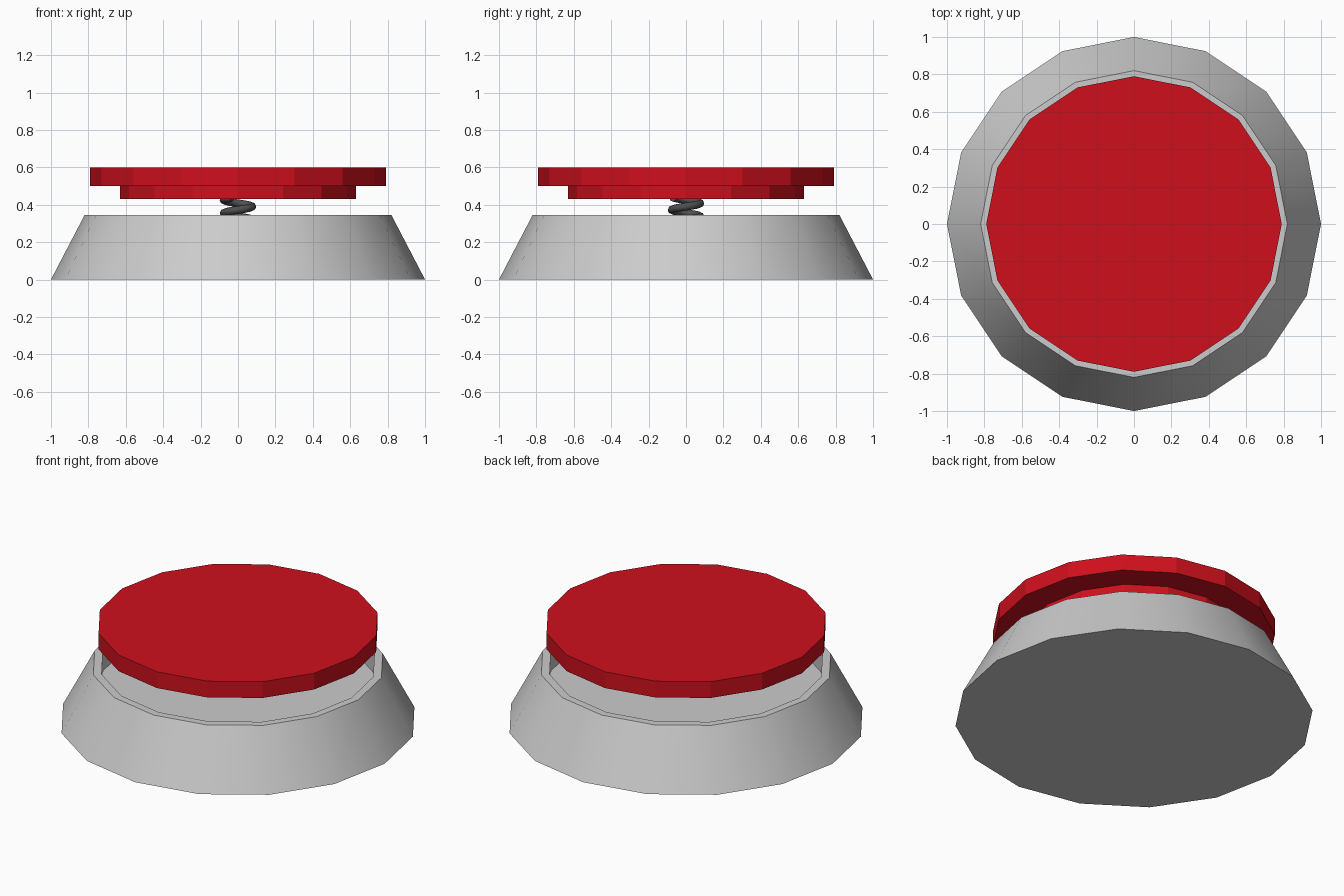
import bpy, bmesh, math

if "Cube" in bpy.data.objects:
    bpy.data.objects.remove(bpy.data.objects["Cube"])

SIDES = 16


def material(name, rgb):
    m = bpy.data.materials.new(name)
    m.diffuse_color = (*rgb, 1)
    m.use_nodes = True
    m.node_tree.nodes["Principled BSDF"].inputs["Base Color"].default_value = m.diffuse_color
    return m


def link(name, bm, mat=None):
    bmesh.ops.recalc_face_normals(bm, faces=bm.faces)
    me = bpy.data.meshes.new(name)
    bm.to_mesh(me)
    bm.free()
    ob = bpy.data.objects.new(name, me)
    bpy.context.collection.objects.link(ob)
    if mat:
        me.materials.append(mat)
    return ob


def lathe(name, profile, mat=None):
    """Closed solid from (radius, z) rings, capped at both ends."""
    bm = bmesh.new()
    rings = []
    for r, z in profile:
        rings.append([bm.verts.new((r * math.cos(math.tau * i / SIDES),
                                    r * math.sin(math.tau * i / SIDES), z))
                      for i in range(SIDES)])
    for a, b in zip(rings, rings[1:]):
        for i in range(SIDES):
            j = (i + 1) % SIDES
            bm.faces.new((a[i], a[j], b[j], b[i]))
    bm.faces.new(rings[0])
    bm.faces.new(rings[-1])
    return link(name, bm, mat)


red = material("red", (0.62, 0.005, 0.012))
dark = material("dark_metal", (0.08, 0.08, 0.08))

# Tapered base with a recessed floor
base = lathe("base", [(1, 0), (0.82, 0.345), (0.773, 0.345), (0.773, 0.225)])
for p in base.data.polygons:
    p.use_smooth = abs(p.normal.z) < 0.9
bpy.context.view_layer.objects.active = base
base.select_set(True)
bpy.ops.object.shade_smooth_by_angle(angle=math.radians(30))

# Stepped push cap
lathe("button_cap", [(0.63, 0.43), (0.63, 0.5), (0.79, 0.5), (0.79, 0.6)], red)

# Coil spring between the floor and the cap
R, WIRE, PITCH, SEG, TURN = 0.077, 0.021, 0.07, 8, 20
bm = bmesh.new()
z0, z1 = 0.235, 0.44
start = (z0 - 0.39) / PITCH * math.tau
steps = int((z1 - z0) / PITCH * TURN)
prev = None
for s in range(steps + 1):
    t = start + math.tau * s / TURN
    z = 0.39 + PITCH * t / math.tau
    ring = []
    for k in range(SEG):
        a = math.tau * k / SEG
        r = R + WIRE * math.cos(a)
        ring.append(bm.verts.new((r * math.cos(t), r * math.sin(t),
                                  z + WIRE * math.sin(a))))
    if prev:
        for k in range(SEG):
            j = (k + 1) % SEG
            bm.faces.new((prev[k], prev[j], ring[j], ring[k])).smooth = True
    else:
        bm.faces.new(ring)
    prev = ring
bm.faces.new(prev)
link("spring", bm, dark)
